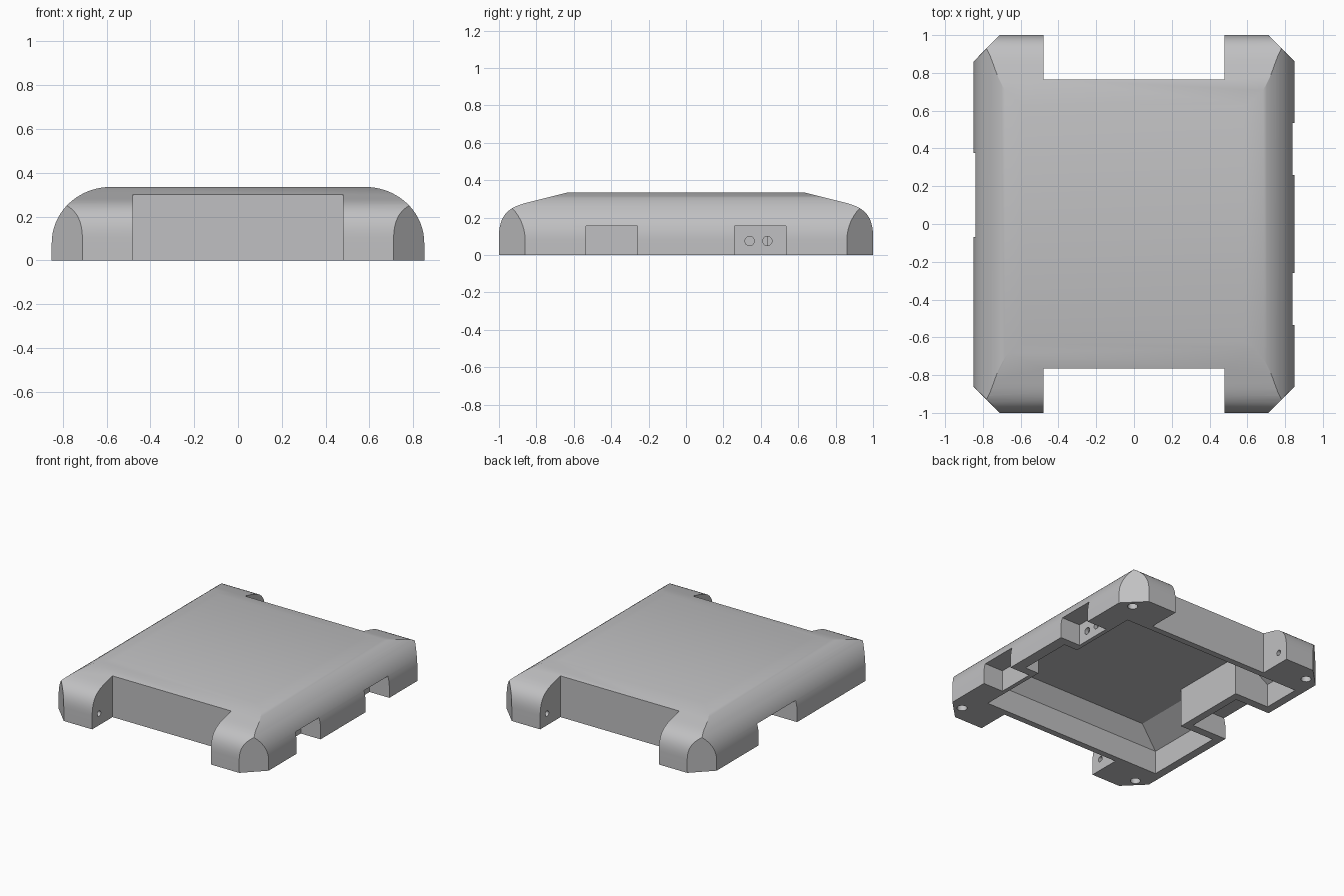
import bpy, bmesh, math
from mathutils import Vector

if "Cube" in bpy.data.objects:
    bpy.data.objects.remove(bpy.data.objects["Cube"])

grey = bpy.data.materials.new("light grey")
grey.diffuse_color = (0.53, 0.53, 0.54, 1)
grey.use_nodes = True
grey.node_tree.nodes["Principled BSDF"].inputs["Base Color"].default_value = grey.diffuse_color


def prism(name, pts, axis, lo, hi):
    """Extrude a 2D outline along an axis; pts are the two other coordinates in order."""
    def place(p, h):
        q = list(p)
        q.insert(axis, h)
        return q
    bm = bmesh.new()
    a = [bm.verts.new(place(p, lo)) for p in pts]
    b = [bm.verts.new(place(p, hi)) for p in pts]
    n = len(pts)
    bm.faces.new(a)
    bm.faces.new(b)
    for i in range(n):
        bm.faces.new((a[i], a[(i + 1) % n], b[(i + 1) % n], b[i]))
    return finish(name, bm)


def finish(name, bm):
    bmesh.ops.recalc_face_normals(bm, faces=bm.faces)
    me = bpy.data.meshes.new(name)
    bm.to_mesh(me)
    bm.free()
    ob = bpy.data.objects.new(name, me)
    bpy.context.collection.objects.link(ob)
    return ob


def box(x0, x1, y0, y1, z0, z1):
    return prism("cutter", [(x0, y0), (x1, y0), (x1, y1), (x0, y1)], 2, z0, z1)


def rod(axis, c, r, lo, hi, n=24):
    ring = [(c[0] + r * math.cos(2 * math.pi * i / n),
             c[1] + r * math.sin(2 * math.pi * i / n)) for i in range(n)]
    return prism("cutter", ring, axis, lo, hi)


def boolean(ob, tool, op="DIFFERENCE"):
    m = ob.modifiers.new("cut", "BOOLEAN")
    m.operation, m.object, m.solver = op, tool, "EXACT"
    bpy.context.view_layer.objects.active = ob
    bpy.ops.object.modifier_apply(modifier=m.name)
    bpy.data.objects.remove(tool)


def mirrored(half):
    return half + [(-u, v) for u, v in reversed(half)]


# Shell: rounded cross-section along y
N = 20
side = [(0.85, 0.0)]
for i in range(N + 1):
    t = math.pi / 2 * i / N
    side.append((0.58 + 0.27 * math.cos(t), 0.08 + 0.255 * math.sin(t)))
shell = prism("enclosure_shell", mirrored(side), 1, -1.1, 1.1)

# Lengthwise profile: flat top, sloped ends, rounded noses
P = [Vector(p) for p in ((1, 0.1), (1, 0.23), (0.93, 0.261), (0.84, 0.283))]
nose = [(1.0, -0.1)]
for i in range(15):
    t = i / 14
    p = (1 - t)**3 * P[0] + 3 * t * (1 - t)**2 * P[1] + 3 * t * t * (1 - t) * P[2] + t**3 * P[3]
    nose.append(tuple(p))
nose += [(0.63, 0.335), (0.6, 0.345)]
boolean(shell, prism("cutter", mirrored(nose), 0, -1.2, 1.2), "INTERSECT")

# Chamfered plan corners
plan = [(0.95, 0.76), (0.61, 1.1), (-0.61, 1.1), (-0.95, 0.76),
        (-0.95, -0.76), (-0.61, -1.1), (0.61, -1.1), (0.95, -0.76)]
boolean(shell, prism("cutter", plan, 2, -0.2, 0.6), "INTERSECT")

# End notches between the feet
for s in (-1, 1):
    y0, y1 = sorted((s * 0.765, s * 1.2))
    boolean(shell, box(-0.48, 0.48, y0, y1, -0.1, 0.5))

# Hollow underside: straight walls, then sloped up to the roof
bm = bmesh.new()
rings = []
for x0, x1, y, z in ((-0.79, 0.66, 0.72, -0.1), (-0.79, 0.66, 0.72, 0.17), (-0.61, 0.6, 0.64, 0.28)):
    rings.append([bm.verts.new(c) for c in ((x0, -y, z), (x1, -y, z), (x1, y, z), (x0, y, z))])
bm.faces.new(rings[0])
bm.faces.new(rings[2])
for a, b in zip(rings, rings[1:]):
    for i in range(4):
        bm.faces.new((a[i], a[(i + 1) % 4], b[(i + 1) % 4], b[i]))
cavity = finish("cutter", bm)
boolean(cavity, box(-0.9, -0.515, -0.13, 0.435, -0.2, 0.5))  # housing left standing
boolean(shell, cavity)

# Recess in the right wall between the two ports
boolean(shell, box(0.6, 0.77, -0.2, 0.2, -0.1, 0.17))

# Side ports: two on the right, a deep one on the left
for s in (-1, 1):
    y0, y1 = sorted((s * 0.26, s * 0.535))
    boolean(shell, box(0.69, 1.0, y0, y1, -0.1, 0.155))
boolean(shell, box(-1.0, -0.57, -0.07, 0.375, -0.1, 0.155))

# Cable holes through the right rear port
for y in (0.34, 0.435):
    boolean(shell, rod(0, (y, 0.075), 0.025, 0.62, 0.75))

# Screw holes under the feet and pin holes on their inner faces
for sx in (-1, 1):
    for sy in (-1, 1):
        boolean(shell, rod(2, (sx * 0.75, sy * 0.88), 0.034, -0.1, 0.12))
        lo, hi = sorted((sx * 0.44, sx * 0.62))
        boolean(shell, rod(0, (sy * 0.92, 0.085), 0.02, lo, hi))

shell.data.materials.clear()
shell.data.materials.append(grey)
for p in shell.data.polygons:
    p.material_index = 0
bpy.ops.object.select_all(action="DESELECT")
shell.select_set(True)
bpy.context.view_layer.objects.active = shell
bpy.ops.object.shade_smooth_by_angle(angle=math.radians(25))
